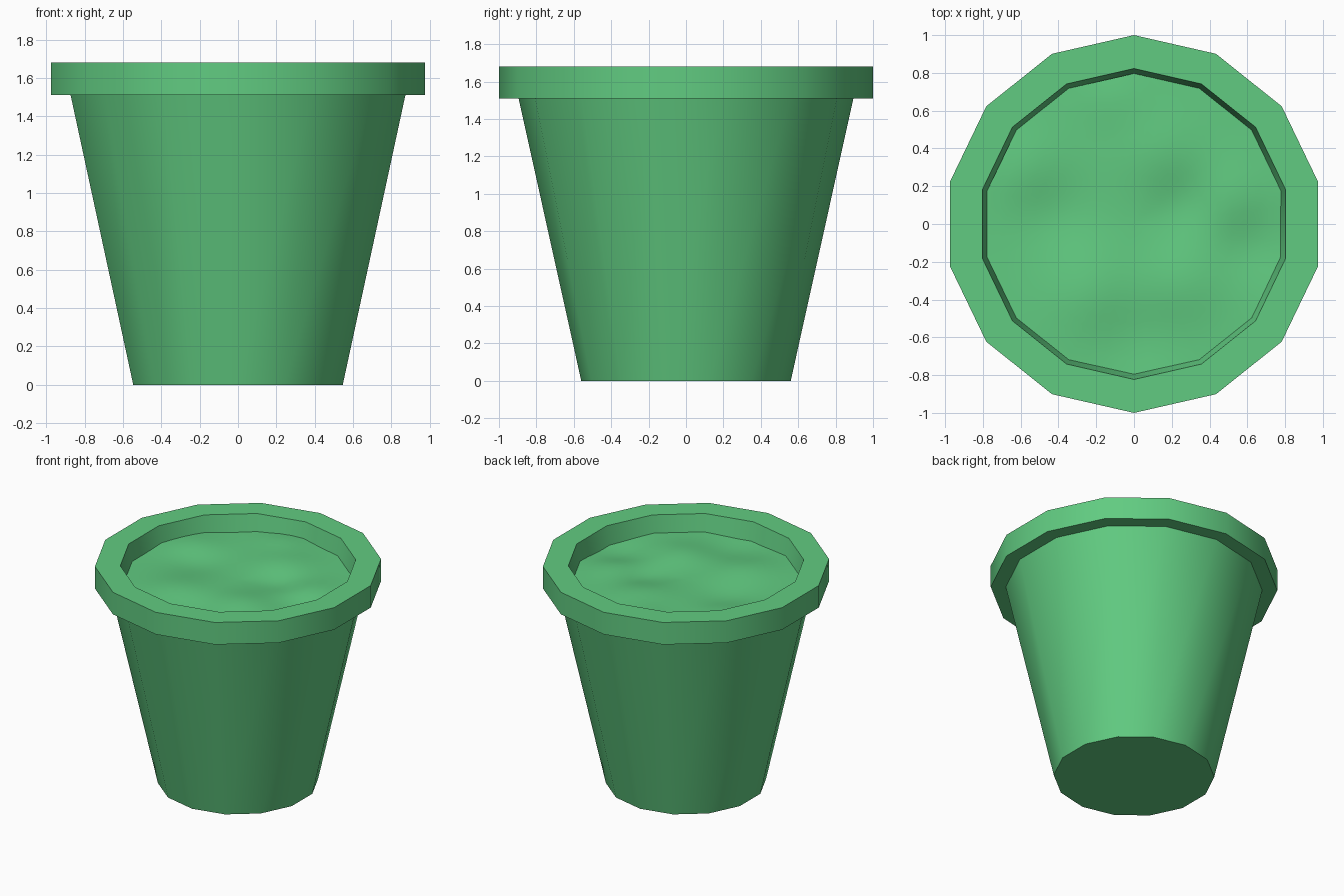
import bpy, bmesh, math

if "Cube" in bpy.data.objects:
    bpy.data.objects.remove(bpy.data.objects["Cube"])

N = 14
STEP = 2 * math.pi / N

mat = bpy.data.materials.new("pot_green")
mat.diffuse_color = (0.12, 0.6, 0.22, 1)
mat.use_nodes = True
mat.node_tree.nodes["Principled BSDF"].inputs["Base Color"].default_value = mat.diffuse_color


def finish(bm, name):
    bmesh.ops.recalc_face_normals(bm, faces=bm.faces)
    me = bpy.data.meshes.new(name)
    bm.to_mesh(me)
    bm.free()
    me.materials.append(mat)
    ob = bpy.data.objects.new(name, me)
    bpy.context.collection.objects.link(ob)
    bpy.ops.object.select_all(action='DESELECT')
    ob.select_set(True)
    bpy.context.view_layer.objects.active = ob
    bpy.ops.object.shade_smooth_by_angle(angle=math.radians(35))
    return ob


def bridge(bm, a, b):
    for i in range(len(a)):
        j = (i + 1) % len(a)
        bm.faces.new((a[i], a[j], b[j], b[i]))


# Pot: closed base, tapered wall, overhanging rim and inner lip
bm = bmesh.new()
profile = [(0.56, 0), (0.895, 1.51), (1.0, 1.51), (1.0, 1.68), (0.823, 1.68), (0.787, 1.5)]
rings = []
for r, z in profile:
    rings.append([bm.verts.new((r * math.cos(math.pi / 2 + i * STEP),
                                r * math.sin(math.pi / 2 + i * STEP), z)) for i in range(N)])
for a, b in zip(rings, rings[1:]):
    bridge(bm, a, b)
bm.faces.new(rings[0])
finish(bm, "pot")

# Soil: gently lumpy surface filling the pot just below the rim
BUMPS = [  # x, y, spread, height
    (0.25, -0.32, 0.15, 0.03), (0.1, 0.38, 0.17, 0.03), (0.5, 0.12, 0.14, 0.025),
    (-0.58, 0.28, 0.14, 0.025), (-0.25, -0.38, 0.16, 0.025), (-0.1, 0.68, 0.12, 0.025),
    (0.28, 0.12, 0.12, -0.025), (0.62, -0.1, 0.13, -0.025), (0.0, -0.6, 0.15, -0.02),
    (-0.4, 0.08, 0.15, -0.02)]


def soil_z(x, y):
    return 1.55 + sum(h * math.exp(-((x - a) ** 2 + (y - b) ** 2) / (2 * s * s))
                      for a, b, s, h in BUMPS)


bm = bmesh.new()
SUB, RINGS = 4, 12
rings = []
for k in range(1, RINGS + 1):
    ring = []
    for i in range(N * SUB):
        t = i * STEP / SUB
        local = (t % STEP) - STEP / 2
        # distance to the straight side of the many-sided wall
        r = 0.797 * k / RINGS * math.cos(STEP / 2) / math.cos(local)
        x, y = r * math.cos(math.pi / 2 + t), r * math.sin(math.pi / 2 + t)
        ring.append(bm.verts.new((x, y, soil_z(x, y))))
    rings.append(ring)
for a, b in zip(rings, rings[1:]):
    bridge(bm, a, b)
centre = bm.verts.new((0, 0, soil_z(0, 0)))
for i in range(N * SUB):
    bm.faces.new((centre, rings[0][i], rings[0][(i + 1) % (N * SUB)]))
soil = finish(bm, "soil")
# open surface: make sure it faces up
if soil.data.polygons[0].normal.z < 0:
    soil.data.flip_normals()
